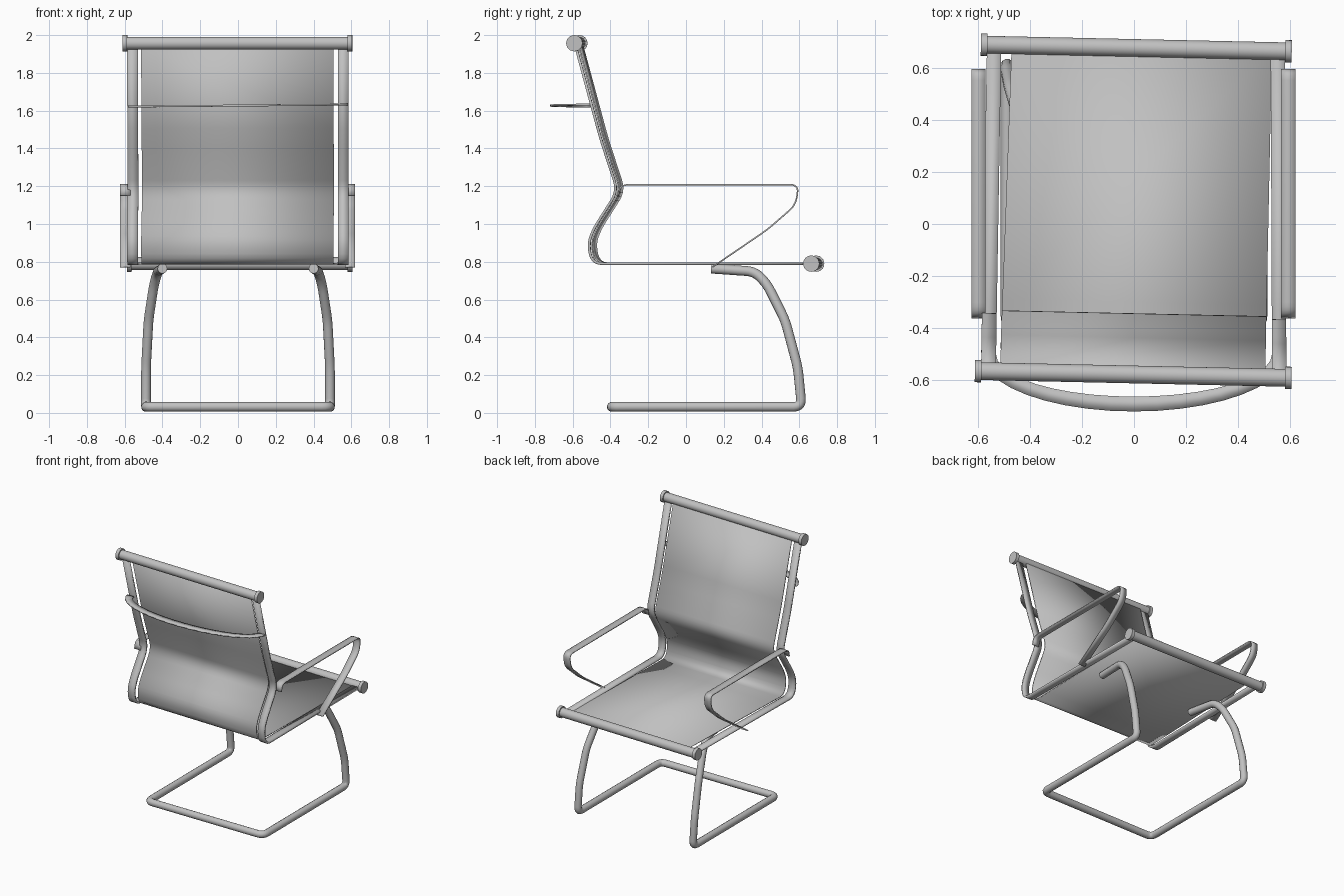
import bpy, bmesh, math
from mathutils import Vector

cube = bpy.data.objects.get("Cube")
if cube:
    bpy.data.objects.remove(cube, do_unlink=True)

grey = bpy.data.materials.new("satin_grey")
grey.use_nodes = True
colour = (0.53, 0.53, 0.53, 1)
grey.diffuse_color = colour
grey.node_tree.nodes["Principled BSDF"].inputs["Base Color"].default_value = colour

SKEW = 0.022  # the seat frame is turned slightly on its base


def finish(obj, name):
    obj.name = name
    obj.data.materials.clear()
    obj.data.materials.append(grey)
    bpy.ops.object.select_all(action='DESELECT')
    obj.select_set(True)
    bpy.context.view_layer.objects.active = obj
    bpy.ops.object.shade_smooth_by_angle(angle=math.radians(35))


def rounded(points, radius, steps=5):
    """Replace every inner corner of a path by a short curve."""
    pts = [Vector(p) for p in points]
    path = [pts[0]]
    for a, b, c in zip(pts, pts[1:], pts[2:]):
        start = b + (a - b).normalized() * min(radius, (a - b).length * 0.48)
        end = b + (c - b).normalized() * min(radius, (c - b).length * 0.48)
        for i in range(steps + 1):
            t = i / steps
            path.append(start * (1 - t) ** 2 + b * 2 * t * (1 - t) + end * t * t)
    return path + [pts[-1]]


def ribbon(name, edge_a, edge_b, thickness):
    """Thin band spanning two edge paths."""
    bm = bmesh.new()
    rows = [(bm.verts.new(a), bm.verts.new(b)) for a, b in zip(edge_a, edge_b)]
    for (a, b), (c, d) in zip(rows, rows[1:]):
        bm.faces.new((a, b, d, c))
    mesh = bpy.data.meshes.new(name)
    bm.to_mesh(mesh)
    bm.free()
    obj = bpy.data.objects.new(name, mesh)
    bpy.context.collection.objects.link(obj)
    finish(obj, name)
    mod = obj.modifiers.new("thickness", 'SOLIDIFY')
    mod.thickness = thickness
    mod.offset = 0
    bpy.ops.object.modifier_move_to_index(modifier=mod.name, index=0)


def tube(name, path, radius):
    curve = bpy.data.curves.new(name, 'CURVE')
    curve.dimensions = '3D'
    curve.bevel_depth = radius
    curve.bevel_resolution = 4
    curve.use_fill_caps = True
    spline = curve.splines.new('POLY')
    spline.points.add(len(path) - 1)
    for point, co in zip(spline.points, path):
        point.co = (*co, 1)
    obj = bpy.data.objects.new(name, curve)
    bpy.context.collection.objects.link(obj)
    bpy.ops.object.select_all(action='DESELECT')
    obj.select_set(True)
    bpy.context.view_layer.objects.active = obj
    bpy.ops.object.convert(target='MESH')
    finish(bpy.context.object, name)


def rod(name, centre, radius, length):
    """Cylinder lying across the chair, following the skew."""
    bpy.ops.mesh.primitive_cylinder_add(
        vertices=24, radius=radius, depth=length, location=centre,
        rotation=(0, math.pi / 2, -SKEW))
    finish(bpy.context.object, name)


# Side profile shared by the sling and the rails, as (y, z)
profile = rounded([(-0.56, 1.95), (-0.425, 1.45), (-0.335, 1.175), (-0.465, 0.97),
                   (-0.492, 0.89), (-0.468, 0.79), (-0.36, 0.79), (0.67, 0.79)], 0.06)


def profile_edge(x_back, x_front, shift):
    """Profile placed at a side, drifting sideways from back to front."""
    edge = []
    for y, z in profile:
        t = min(1, max(0, (y + 0.5) / 1.15))
        x = x_back + (x_front - x_back) * t
        edge.append((x, y + shift - SKEW * x, z))
    return edge


# Sling seat and back
ribbon("sling_seat", profile_edge(-0.513, -0.47, 0), profile_edge(0.505, 0.53, 0), 0.008)

# Flat side rails
ribbon("right_rail", profile_edge(-0.587, -0.565, -0.014),
       profile_edge(-0.53, -0.51, -0.014), 0.014)
ribbon("left_rail", profile_edge(0.53, 0.525, -0.014),
       profile_edge(0.585, 0.58, -0.014), 0.014)

# Cross bars with end caps
for name, centre, half in (("top_bar", Vector((-0.003, -0.578, 1.957)), 0.608),
                           ("front_bar", Vector((0.009, 0.676, 0.79)), 0.597)):
    rod(name, centre, 0.034, half * 2 - 0.02)
    for side, label in ((1, "left"), (-1, "right")):
        offset = side * (half - 0.0125)
        rod(f"{name}_{label}_cap", centre + Vector((offset, -SKEW * offset, 0)), 0.043, 0.025)

# Curved strap behind the back
angles = [math.pi * i / 20 for i in range(21)]


def arc(a, b):
    return [(a * math.cos(t), -0.5 - b * math.sin(t), 1.627 + 0.005 * math.cos(t))
            for t in angles]


ribbon("back_strap", arc(0.585, 0.22), arc(0.53, 0.163), 0.01)

# Looped armrests
arm = rounded([(-0.36, 1.15), (-0.345, 1.208), (0.597, 1.208), (0.58, 1.1),
               (0.43, 0.97), (0.14, 0.772)], 0.045)
for label, x in (("left", 0.593), ("right", -0.597)):
    ribbon(f"{label}_armrest", [(x - 0.0275, y, z) for y, z in arm],
           [(x + 0.0275, y, z) for y, z in arm], 0.008)

# Cantilever base bent from one tube
half_base = [(0.4, 0.135, 0.764), (0.425, 0.365, 0.748), (0.445, 0.43, 0.68),
             (0.474, 0.525, 0.49), (0.487, 0.592, 0.24), (0.487, 0.613, 0.032),
             (0.487, -0.393, 0.032)]
mirrored = [(-x, y, z) for x, y, z in reversed(half_base)]
tube("base_tube", rounded(half_base + mirrored, 0.045), 0.026)
